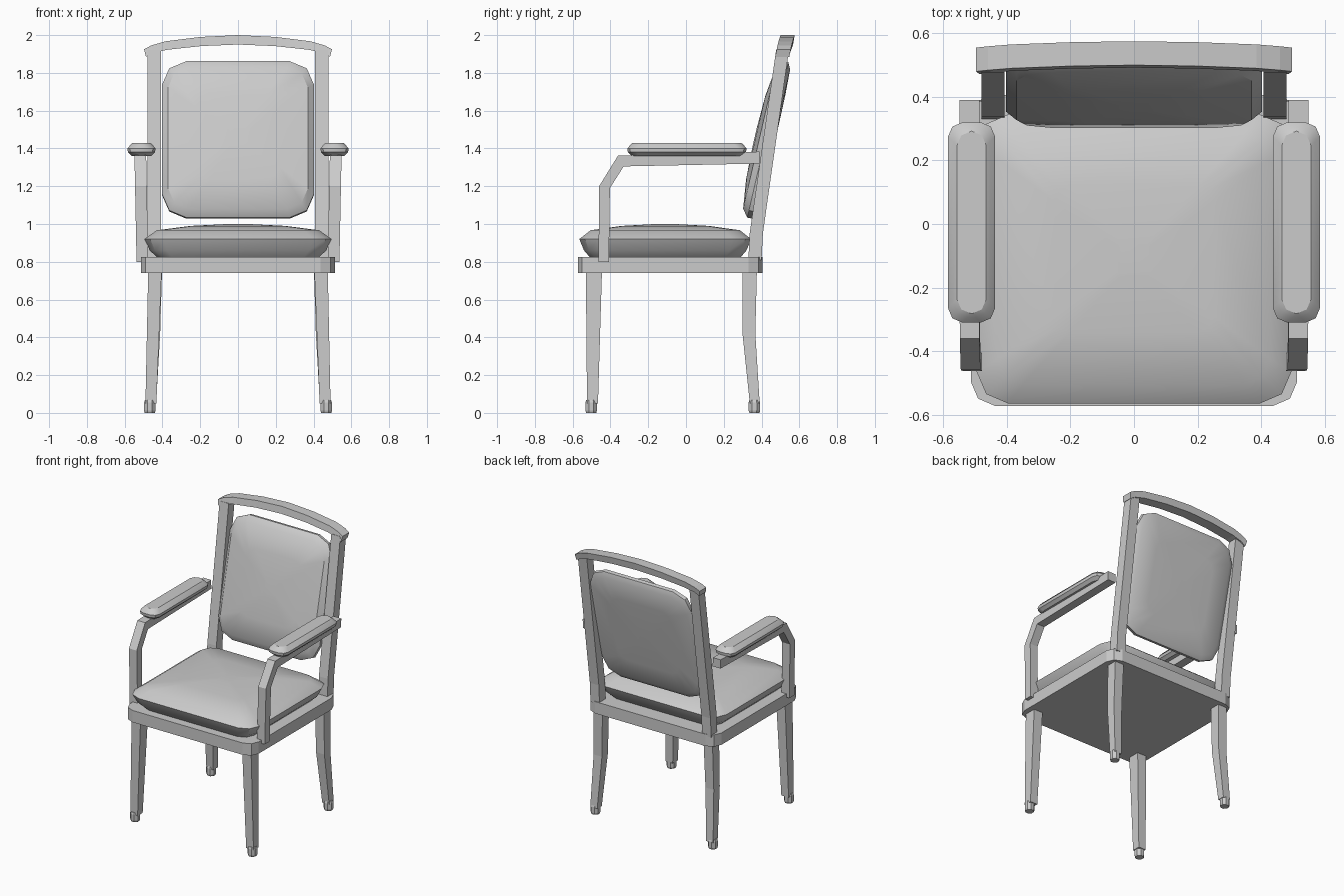
import bpy, bmesh, math
from mathutils import Matrix

if "Cube" in bpy.data.objects:
    bpy.data.objects.remove(bpy.data.objects["Cube"])

grey = bpy.data.materials.new("plain grey")
grey.diffuse_color = (0.6, 0.6, 0.6, 1)
grey.use_nodes = True
grey.node_tree.nodes["Principled BSDF"].inputs["Base Color"].default_value = grey.diffuse_color


def loft(name, rings, mirror=False, smooth=False, matrix=None):
    """Skin a list of point rings, cap both ends."""
    bm = bmesh.new()
    vs = [[bm.verts.new(p) for p in r] for r in rings]
    n = len(vs[0])
    for a, b in zip(vs, vs[1:]):
        for i in range(n):
            j = (i + 1) % n
            bm.faces.new((a[i], a[j], b[j], b[i]))
    bm.faces.new(vs[0])
    bm.faces.new(vs[-1])
    if matrix:
        bm.transform(matrix)
    bmesh.ops.recalc_face_normals(bm, faces=bm.faces[:])
    me = bpy.data.meshes.new(name)
    bm.to_mesh(me)
    bm.free()
    me.materials.append(grey)
    ob = bpy.data.objects.new(name, me)
    bpy.context.collection.objects.link(ob)
    if mirror:
        ob.modifiers.new("mirror", 'MIRROR')
    if smooth:
        bpy.ops.object.select_all(action='DESELECT')
        ob.select_set(True)
        bpy.context.view_layer.objects.active = ob
        bpy.ops.object.shade_smooth_by_angle(angle=math.radians(32))
    return ob


def rounded(hx, hy, c, z, cx=0, cy=0):
    """Rectangle with two-step chamfered corners."""
    k = 0.3 * c
    q = [(hx, hy - c), (hx - k, hy - k), (hx - c, hy)]
    pts = q + [(-x, y) for x, y in q[::-1]]
    pts += [(-x, -y) for x, y in q] + [(x, -y) for x, y in q[::-1]]
    return [(cx + x, cy + y, z) for x, y in pts]


def rect(x, y, z, w, d):
    return [(x + sx * w / 2, y + sy * d / 2, z)
            for sx, sy in ((-1, -1), (1, -1), (1, 1), (-1, 1))]


def foot(name, x, y):
    prof = [(0, 0.029), (0.012, 0.033), (0.055, 0.033), (0.068, 0.028)]
    loft(name, [[(x + r * math.cos(a * math.pi / 4 + math.pi / 8),
                  y + r * math.sin(a * math.pi / 4 + math.pi / 8), z)
                 for a in range(8)] for z, r in prof], mirror=True)


# Seat frame
loft("seat_frame", [rounded(0.513, 0.489, 0.075, z, 0, -0.083) for z in (0.74, 0.825)])

# Seat cushion
loft("seat_cushion", [rounded(hx, hy, c, z, 0, -0.11) for z, hx, hy, c in (
    (0.825, 0.43, 0.40, 0.08), (0.86, 0.467, 0.43, 0.09), (0.92, 0.495, 0.455, 0.10),
    (0.967, 0.43, 0.395, 0.08), (0.99, 0.25, 0.23, 0.05), (1.0, 0.05, 0.05, 0.01))],
    smooth=True)

# Legs and feet
loft("front_leg", [rect(0.461, -0.495, 0.05, 0.058, 0.058),
                   rect(0.44, -0.4875, 0.745, 0.071, 0.085)], mirror=True)
foot("front_foot", 0.467, -0.502)
loft("back_leg", [rect(0.461, 0.364, 0.05, 0.055, 0.052),
                  rect(0.445, 0.333, 0.42, 0.066, 0.068),
                  rect(0.438, 0.3375, 0.745, 0.071, 0.075)], mirror=True)
foot("back_foot", 0.467, 0.362)

# Back posts and curved top rail
loft("back_post", [rect(0.444, 0.365, 0.81, 0.072, 0.07),
                   rect(0.444, 0.372, 0.95, 0.072, 0.07),
                   rect(0.444, 0.511, 1.92, 0.072, 0.068)], mirror=True)
half = [(0.0, 2.0, 1.95, 0.50), (0.2, 1.99, 1.942, 0.497),
        (0.385, 1.967, 1.922, 0.49), (0.46, 1.945, 1.905, 0.484), (0.497, 1.925, 1.885, 0.48)]
stations = [(-x, t, b, y) for x, t, b, y in half[:0:-1]] + half
loft("top_rail", [[(x, y, t), (x, y + 0.075, t),
                   (x * 0.98, y + 0.067, b), (x * 0.98, y - 0.008, b)]
                  for x, t, b, y in stations])

# Tilted back cushion: local z becomes the rear direction
tilt = math.atan2(0.192, 0.83)
place = Matrix.Translation((0, 0.434, 1.445)) @ Matrix.Rotation(math.pi / 2 - tilt, 4, 'X')
loft("back_cushion", [rounded(hx, hy, c, z) for z, hx, hy, c in (
    (-0.038, 0.05, 0.05, 0.01), (-0.036, 0.24, 0.25, 0.07), (-0.03, 0.37, 0.39, 0.11),
    (-0.012, 0.403, 0.425, 0.13), (0.014, 0.403, 0.425, 0.13), (0.046, 0.37, 0.385, 0.11),
    (0.066, 0.22, 0.23, 0.07), (0.072, 0.05, 0.05, 0.01))],
    smooth=True, matrix=place)

# Arms: bent bar rising from the seat frame, running back to the post
path = [(-0.463, 0.80, -0.408, 0.80), (-0.46, 1.20, -0.403, 1.19),
        (-0.36, 1.362, -0.33, 1.305), (0.39, 1.383, 0.39, 1.32)]
lean = lambda z: 0.475 + 0.02 * (z - 0.8)
loft("arm", [[(lean(z0), y0, z0), (lean(z0) + 0.062, y0, z0),
              (lean(z1) + 0.062, y1, z1), (lean(z1), y1, z1)]
             for y0, z0, y1, z1 in path], mirror=True)

# Arm pads
loft("arm_pad", [rounded(0.074 - i, 0.315 - i, 0.045, z, 0.511, 0.005) for z, i in (
    (1.36, 0.022), (1.38, 0.002), (1.4, 0.0), (1.42, 0.016), (1.43, 0.04 - 0.012))],
    mirror=True, smooth=True)
